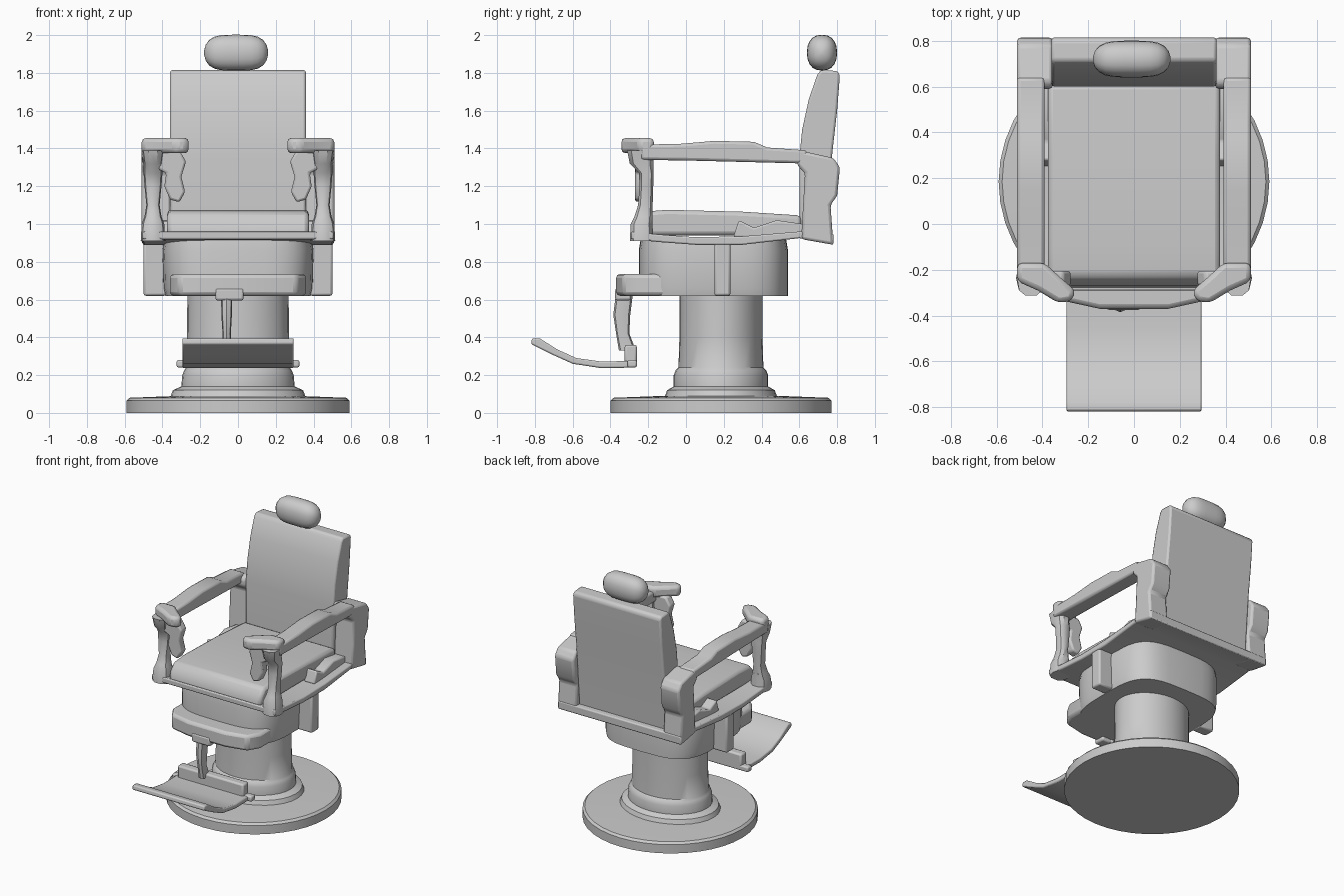
import bpy, bmesh, math
from mathutils import Vector


def finish(name, bm, bevel=0, mirror=False, segments=2):
    bmesh.ops.recalc_face_normals(bm, faces=bm.faces)
    me = bpy.data.meshes.new(name)
    bm.to_mesh(me)
    bm.free()
    ob = bpy.data.objects.new(name, me)
    bpy.context.collection.objects.link(ob)
    if bevel:
        m = ob.modifiers.new("bevel", "BEVEL")
        m.width, m.segments = bevel, segments
        m.angle_limit = math.radians(35)
    if mirror:
        ob.modifiers.new("mirror", "MIRROR")
    bpy.ops.object.select_all(action='DESELECT')
    ob.select_set(True)
    bpy.context.view_layer.objects.active = ob
    bpy.ops.object.shade_smooth_by_angle(angle=math.radians(35))
    return ob


def loft(name, rings, **kw):
    """Skin closed rings of equal length and cap both ends."""
    bm = bmesh.new()
    vs = [[bm.verts.new(p) for p in r] for r in rings]
    n = len(vs[0])
    for a, b in zip(vs, vs[1:]):
        for i in range(n):
            bm.faces.new((a[i], a[(i + 1) % n], b[(i + 1) % n], b[i]))
    bm.faces.new(vs[0])
    bm.faces.new(vs[-1])
    return finish(name, bm, **kw)


def prism(name, pts, axis, a, b, **kw):
    """Extrude a 2D outline along an axis from a to b."""
    put = {'x': lambda p, t: (t, p[0], p[1]),
           'y': lambda p, t: (p[0], t, p[1]),
           'z': lambda p, t: (p[0], p[1], t)}[axis]
    return loft(name, [[put(p, t) for p in pts] for t in (a, b)], **kw)


def box(name, x, y, z, **kw):
    pts = [(x[0], y[0]), (x[1], y[0]), (x[1], y[1]), (x[0], y[1])]
    return prism(name, pts, 'z', *z, **kw)


def ring(cx, cy, z, rx, ry, n=32, power=2):
    """Horizontal superellipse ring."""
    out = []
    for i in range(n):
        t = 2 * math.pi * i / n
        c, s = math.cos(t), math.sin(t)
        out.append((cx + rx * math.copysign(abs(c) ** (2 / power), c),
                    cy + ry * math.copysign(abs(s) ** (2 / power), s), z))
    return out


# round floor base and stepped column
loft("base", [ring(0, .185, z, r * 1.01, r, 40) for z, r in
              [(0, .585), (.065, .585), (.08, .57), (.09, .31)]])
loft("column", [ring(0, .185, z, rx, ry, 32) for z, rx, ry in
                [(.08, .36, .30), (.12, .345, .285), (.14, .30, .25), (.2, .295, .25),
                 (.225, .285, .24), (.24, .275, .225), (.4, .27, .22), (.64, .268, .22)]])

# drum under the seat, with the front shelf and side pilasters
loft("seat_drum", [ring(0, .145, z, rx, ry, 40, 3.6) for z, rx, ry in
                   [(.62, .385, .395), (.66, .395, .395), (.86, .4, .395), (.92, .39, .385)]])
prism("front_shelf", [(-.36, .2), (-.36, -.25), (-.31, -.335), (-.15, -.37),
                      (.15, -.37), (.31, -.335), (.36, -.25), (.36, .2)],
      'z', .62, .735, bevel=.02)
box("pilaster", (.38, .5), (.15, .235), (.62, .92), bevel=.012, mirror=True)

# curved deck carrying the cushion and posts
prism("seat_deck", [(-.29, .92), (-.15, .905), (.05, .89), (.3, .89), (.6, .925), (.78, .89),
                    (.78, .95), (.6, .96), (.3, .935), (.05, .93), (-.15, .945), (-.29, .96)],
      'x', -.505, .505, bevel=.008)
prism("seat_cushion", [(-.28, .94), (-.27, 1.01), (-.225, 1.065), (-.1, 1.075),
                       (.3, 1.065), (.61, 1.045), (.61, .94)],
      'x', -.375, .375, bevel=.022)
prism("seat_side_scroll", [(.25, .93), (.28, 1.02), (.36, .98), (.48, 1.02), (.62, 1.0), (.62, .93)],
      'x', .36, .45, bevel=.01, mirror=True)

# backrest, gently leaning and curved
prism("backrest", [(.60, .94), (.60, 1.35), (.615, 1.5), (.65, 1.66), (.695, 1.79), (.715, 1.815),
                   (.80, 1.81), (.815, 1.79), (.80, 1.6), (.775, 1.38), (.74, .94)],
      'x', -.36, .36, bevel=.012)

# pillow-shaped headrest, built from rounded sections across x
head = []
for i in range(13):
    t = math.pi * (i + .35) / 12.7
    k = max(0, 1 - abs(math.cos(t)) ** 4) ** .5
    head.append([(-.01 - .17 * math.cos(t), .72 + p[0] * k, 1.907 + p[1] * k)
                 for p in ring(0, 0, 0, .08, .095, 20, 2.3)])
loft("headrest", head)

# rear arm posts, stepped in profile
prism("rear_post", [(.61, .92), (.78, .89), (.765, 1.10), (.80, 1.15), (.815, 1.30), (.78, 1.35),
                    (.62, 1.385), (.59, 1.36), (.59, 1.31), (.63, 1.27), (.62, 1.1)],
      'x', .355, .51, bevel=.015, mirror=True)

# armrests and their inward-turned hand ends
prism("armrest", [(-.24, 1.34), (.05, 1.335), (.64, 1.32), (.64, 1.39), (.43, 1.405), (.36, 1.435),
                  (.15, 1.44), (-.02, 1.425), (-.24, 1.42)],
      'x', .39, .51, bevel=.015, mirror=True)
prism("hand_end", [(.51, -.17), (.51, -.25), (.42, -.29), (.33, -.345), (.27, -.335),
                   (.255, -.29), (.32, -.235), (.39, -.17)],
      'z', 1.375, 1.455, bevel=.022, mirror=True)

# carved front posts and the scroll bracket beneath each hand
loft("front_post", [ring(x, y, z, rx, ry, 10, 2.6) for z, x, y, rx, ry in
                    [(.91, .45, -.235, .065, .065), (1.0, .45, -.235, .06, .06),
                     (1.04, .45, -.225, .045, .05), (1.1, .45, -.215, .035, .04),
                     (1.2, .45, -.21, .045, .038), (1.27, .45, -.21, .05, .04),
                     (1.32, .45, -.235, .05, .065), (1.39, .45, -.24, .06, .075)]], mirror=True)
prism("scroll_bracket", [(.46, 1.39), (.31, 1.39), (.275, 1.33), (.30, 1.25), (.28, 1.17),
                         (.31, 1.115), (.36, 1.13), (.39, 1.2), (.38, 1.27), (.46, 1.31)],
      'y', -.27, -.205, bevel=.012, mirror=True)

# footrest: hanging strut, heel bracket and curved plate
loft("footrest_strut", [ring(-.06, y, z, rx, ry, 8, 3) for z, y, rx, ry in
                        [(.33, -.31, .025, .045), (.42, -.335, .022, .035),
                         (.52, -.34, .028, .045), (.64, -.325, .03, .045)]])
box("strut_block", (-.12, .03), (-.375, -.29), (.595, .66), bevel=.012)
box("heel_bracket", (-.27, .27), (-.325, -.26), (.245, .36), bevel=.012)
box("heel_bar", (-.325, .325), (-.31, -.26), (.24, .28), bevel=.01)
prism("foot_plate", [(-.82, .365), (-.815, .395), (-.775, .395), (-.68, .335), (-.58, .29),
                     (-.45, .272), (-.27, .275), (-.265, .24), (-.45, .237), (-.6, .26), (-.7, .305)],
      'x', -.295, .295, bevel=.008)
